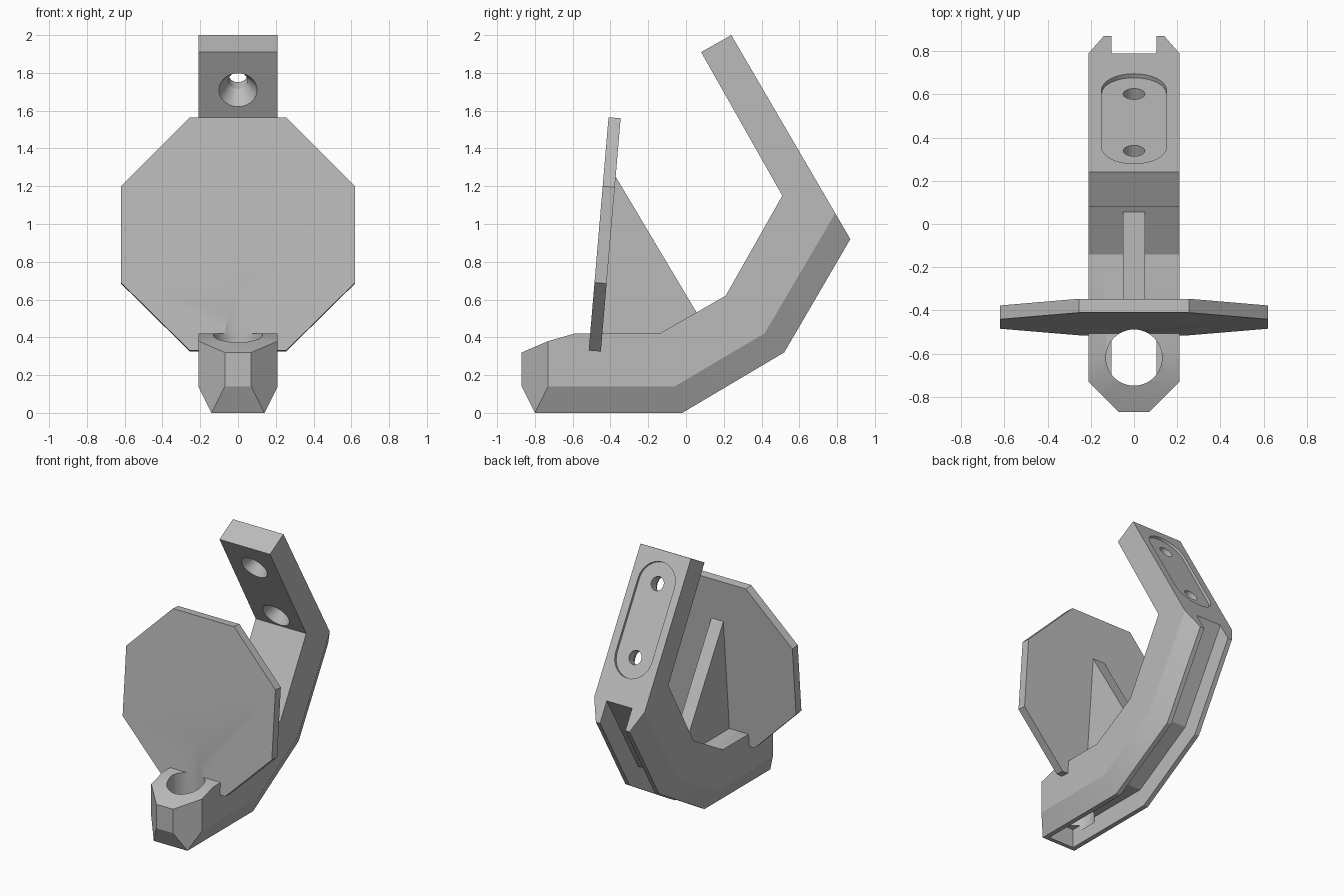
import bpy, bmesh, math
from mathutils import Matrix, Vector

cube = bpy.data.objects.get("Cube")
if cube:
    bpy.data.objects.remove(cube, do_unlink=True)

GREY = (0.5, 0.5, 0.5, 1)
mat = bpy.data.materials.new("plain grey")
mat.use_nodes = True
mat.diffuse_color = GREY
mat.node_tree.nodes["Principled BSDF"].inputs["Base Color"].default_value = GREY


def finish(name, bm):
    bmesh.ops.recalc_face_normals(bm, faces=bm.faces)
    mesh = bpy.data.meshes.new(name)
    bm.to_mesh(mesh)
    bm.free()
    obj = bpy.data.objects.new(name, mesh)
    bpy.context.collection.objects.link(obj)
    mesh.materials.append(mat)
    return obj


def loft(name, rings):
    """Skin a list of matching closed rings and cap both ends."""
    bm = bmesh.new()
    loops = [[bm.verts.new(p) for p in ring] for ring in rings]
    n = len(loops[0])
    for a, b in zip(loops, loops[1:]):
        for i in range(n):
            j = (i + 1) % n
            bm.faces.new((a[i], a[j], b[j], b[i]))
    bm.faces.new(loops[0])
    bm.faces.new(loops[-1])
    return finish(name, bm)


def side(points, x):
    return [(x, y, z) for y, z in points]


def side_prism(name, points, half):
    return loft(name, [side(points, -half), side(points, half)])


def round_cutter(name, r_low, r_high, low, high, matrix):
    bm = bmesh.new()
    bmesh.ops.create_cone(bm, cap_ends=True, segments=48, radius1=r_low, radius2=r_high,
                          depth=high - low,
                          matrix=matrix @ Matrix.Translation((0, 0, (low + high) / 2)))
    return finish(name, bm)


def cut(target, cutter, remove=True):
    mod = target.modifiers.new("cut", "BOOLEAN")
    mod.operation = "DIFFERENCE"
    mod.solver = "EXACT"
    mod.object = cutter
    bpy.context.view_layer.update()
    bpy.context.view_layer.objects.active = target
    bpy.ops.object.modifier_apply(modifier=mod.name)
    if remove:
        bpy.data.objects.remove(cutter, do_unlink=True)


# Hooked arm: full profile in the middle, outer edge drawn in at the sides for the chamfer
inner = [(0.24, 2.0), (0.08, 1.91), (0.51, 1.15), (0.21, 0.62), (-0.14, 0.42),
         (-0.59, 0.42), (-0.73, 0.38), (-0.87, 0.32), (-0.87, 0.14)]
outer = [(-0.80, 0), (-0.02, 0), (0.52, 0.32), (0.87, 0.92)]
floor = [(-0.80, 0.14), (-0.06, 0.14), (0.417, 0.422), (0.79, 1.057)]
arm = loft("hooked_arm", [side(inner + floor, -0.21), side(inner + outer, -0.14),
                          side(inner + outer, 0.14), side(inner + floor, 0.21)])

# Front corner chamfers
for s in (-1, 1):
    corner = [(s * 0.05, -0.89), (s * 0.25, -0.69), (s * 0.25, -0.89)]
    cut(arm, loft("corner_cutter", [[(x, y, z) for x, y in corner] for z in (-0.1, 0.6)]))

# Channel along the outside of the arm
channel = [(-0.77, 0.14)] + floor[1:] + [(0.84, 1.143), (1.0, 0.9), (0.55, 0.2),
                                         (0, -0.1), (-0.77, -0.1)]
cut(arm, side_prism("channel_cutter", channel, 0.105))

# Screw recess, screw holes and countersinks on the upper arm
face = Matrix.Translation((0, 0.4875, 1.576)) @ Matrix.Rotation(math.radians(-60), 4, "X")
reach = 0.263
slot = []
for i in range(34):
    a = math.pi * (i if i < 17 else i - 1) / 16
    slot.append((0.15 * math.cos(a), 0.15 * math.sin(a) + (reach if i < 17 else -reach)))
cut(arm, loft("recess_cutter", [[face @ Vector((x, y, z)) for x, y in slot]
                                for z in (-0.02, 0.05)]))
for s in (-1, 1):
    place = face @ Matrix.Translation((0, s * reach, 0))
    cut(arm, round_cutter("hole_cutter", 0.05, 0.05, -0.3, 0.1, place))
    cut(arm, round_cutter("countersink_cutter", 0.105, 0.05, -0.195, -0.09, place))

# Octagonal plate, leaning back slightly
octagon = [(0.255, 0.33), (0.62, 0.69), (0.62, 1.2), (0.255, 1.565)]
octagon += [(-x, z) for x, z in reversed(octagon)]


def lean(z):
    return -0.515 + (z - 0.33) * 0.085


plate = loft("octagonal_plate", [[(x, lean(z), z) for x, z in octagon],
                                 [(x, lean(z) + 0.064, z - 0.005) for x, z in octagon]])

# Upright hole in the front, which also grazes the plate
bore = round_cutter("bore_cutter", 0.13, 0.13, 0.1, 0.9, Matrix.Translation((0, -0.618, 0)))
cut(arm, bore, remove=False)
cut(plate, bore)

# Triangular rib bracing the plate
rib = side_prism("support_rib", [(-0.375, 1.255), (0.06, 0.525), (0.0, 0.4),
                                 (-0.455, 0.4)], 0.05)

# Crisp flat faces, smooth holes
for obj in (arm, plate, rib):
    bpy.ops.object.select_all(action="DESELECT")
    obj.select_set(True)
    bpy.context.view_layer.objects.active = obj
    bpy.ops.object.shade_smooth_by_angle(angle=math.radians(20))
